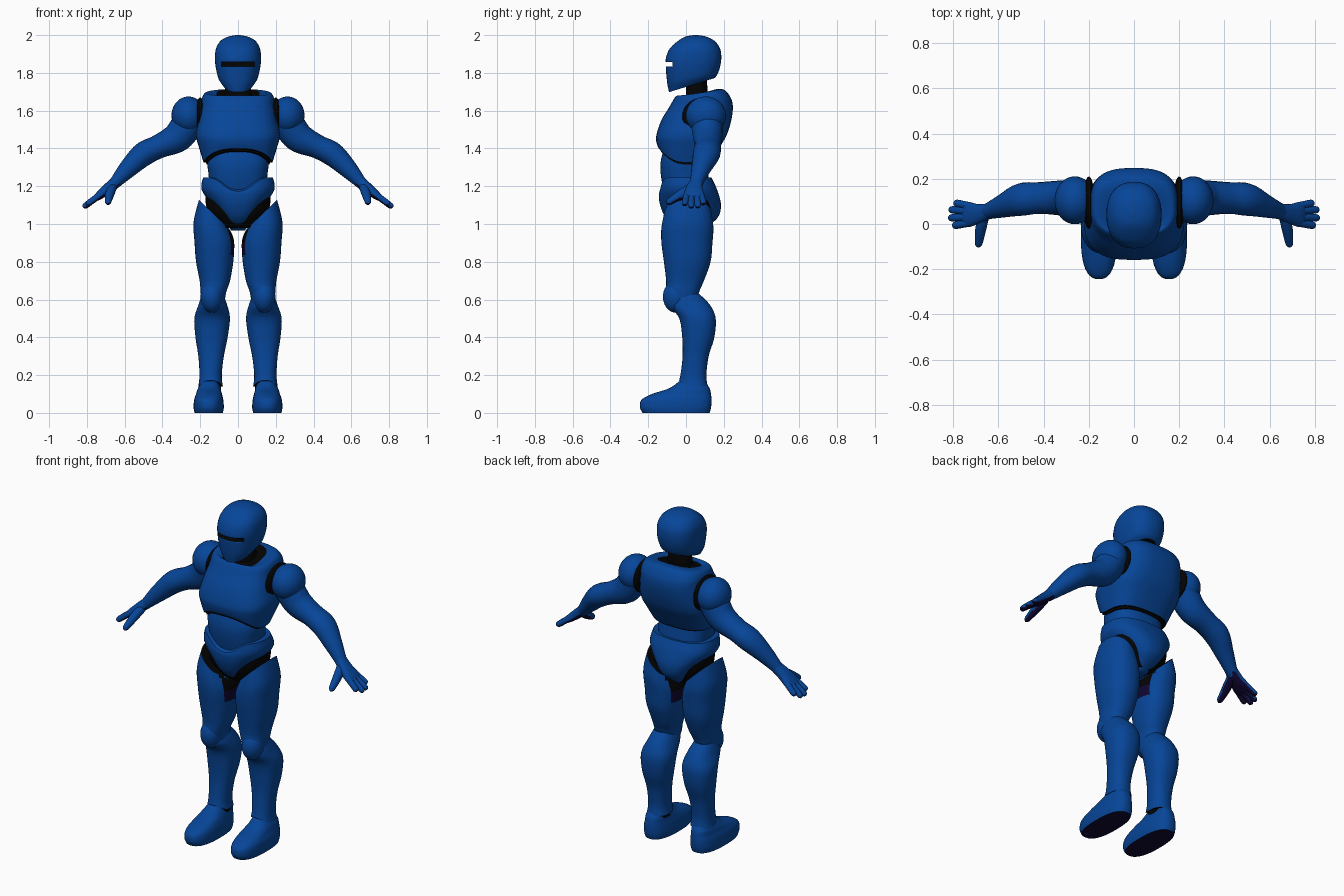
import bpy, bmesh
from math import cos, sin, pi, copysign
from mathutils import Vector

cube = bpy.data.objects.get("Cube")
if cube:
    bpy.data.objects.remove(cube, do_unlink=True)


def make_material(name, colour):
    mat = bpy.data.materials.new(name)
    mat.use_nodes = True
    mat.diffuse_color = colour
    mat.node_tree.nodes["Principled BSDF"].inputs["Base Color"].default_value = colour
    return mat


MATERIALS = (make_material("armour_blue", (0.002, 0.06, 0.315, 1)),
             make_material("joint_black", (0.001, 0.001, 0.001, 1)),
             make_material("grip_navy", (0.005, 0.002, 0.03, 1)))
BLUE, BLACK, NAVY = range(3)
SIDES = (("left", 1), ("right", -1))


def finish(name, bm, angle=0.7):
    bmesh.ops.recalc_face_normals(bm, faces=bm.faces)
    mesh = bpy.data.meshes.new(name)
    bm.to_mesh(mesh)
    bm.free()
    for mat in MATERIALS:
        mesh.materials.append(mat)
    obj = bpy.data.objects.new(name, mesh)
    bpy.context.collection.objects.link(obj)
    bpy.ops.object.select_all(action="DESELECT")
    obj.select_set(True)
    bpy.context.view_layer.objects.active = obj
    bpy.ops.object.shade_smooth_by_angle(angle=angle)
    return obj


def paint(obj, material, rule):
    for face in obj.data.polygons:
        if rule(face.center, face.normal):
            face.material_index = material


def smooth_rows(rows, steps=6):
    """Catmull-Rom interpolation between section rows."""
    out = []
    last = len(rows) - 1
    for i in range(last):
        quads = list(zip(rows[max(i - 1, 0)], rows[i], rows[i + 1], rows[min(i + 2, last)]))
        for k in range(steps):
            t = k / steps
            out.append([b + t * (c - a + t * (2 * a - 5 * b + 4 * c - d
                        + t * (3 * (b - c) + d - a))) / 2 for a, b, c, d in quads])
    out.append(list(rows[-1]))
    return out


def unit_section(power, count=40):
    def squash(v):
        return copysign(abs(v) ** (2 / power), v)
    angles = [2 * pi * k / count for k in range(count)]
    return [(squash(cos(a)), squash(sin(a))) for a in angles]


def skin(name, rings, side=1, material=BLUE, cap=BLUE):
    """Bridge closed rings of points and close both ends."""
    bm = bmesh.new()
    loops = [[bm.verts.new((p.x * side, p.y, p.z)) for p in ring] for ring in rings]
    for a, b in zip(loops, loops[1:]):
        for k in range(len(a)):
            bm.faces.new((a[k - 1], a[k], b[k], b[k - 1])).material_index = material
    for loop in (loops[0], loops[-1]):
        centre = bm.verts.new(sum((v.co for v in loop), Vector()) / len(loop))
        for k in range(len(loop)):
            bm.faces.new((loop[k - 1], loop[k], centre)).material_index = cap
    return finish(name, bm)


def body(name, rows, power=2.3, arch_power=2, **options):
    """Rows: x0, x1, front y, back y, z, sideways tilt, depth tilt, front arch."""
    rows = [tuple(r) + (0,) * (8 - len(r)) for r in rows]
    rings = []
    for x0, x1, y0, y1, z, tx, ty, arch in smooth_rows(rows):
        rings.append([Vector(((x0 + x1 + (x1 - x0) * u) / 2,
                              (y0 + y1 + (y1 - y0) * v) / 2,
                              z + tx * u + ty * v + arch * max(0, -v) ** arch_power))
                      for u, v in unit_section(power)])
    return skin(name, rings, **options)


def centred(rows):
    """Turn rows that start with a half width into rows about the middle."""
    return [(-r[0],) + tuple(r) for r in rows]


def tube(name, rows, power=2, **options):
    """Rows: x, y, z, half height, half depth along a limb path."""
    rows = smooth_rows(rows)
    pts = [Vector(r[:3]) for r in rows]
    rings = []
    for i, row in enumerate(rows):
        t = (pts[min(i + 1, len(pts) - 1)] - pts[max(i - 1, 0)]).normalized()
        up = t.cross(Vector((0, 1, 0))).normalized()
        deep = up.cross(t)
        rings.append([pts[i] + deep * u * row[4] + up * v * row[3]
                      for u, v in unit_section(power, 20)])
    return skin(name, rings, **options)


def ball(name, centre, radii, material=BLUE):
    bm = bmesh.new()
    bmesh.ops.create_uvsphere(bm, u_segments=32, v_segments=18, radius=1)
    for v in bm.verts:
        v.co = Vector(c + r * p for c, r, p in zip(centre, radii, v.co))
    for f in bm.faces:
        f.material_index = material
    return finish(name, bm)


# Helmet with a visor slot cut through the front
helmet = body("helmet", centred([
    (.075, -.09, .15, 1.735, 0, .037), (.103, -.1, .165, 1.77, 0, .02),
    (.118, -.107, .18, 1.83), (.122, -.106, .187, 1.88), (.116, -.085, .18, 1.93),
    (.092, -.041, .15, 1.97), (.052, -.003, .107, 1.992), (.01, .04, .065, 2)]), cap=BLACK)
paint(helmet, BLUE, lambda c, n: c.z > 1.9)
bm = bmesh.new()
bmesh.ops.create_cube(bm, size=1)
for v in bm.verts:
    v.co = Vector((v.co.x * .175, v.co.y * .14 - .125, v.co.z * .022 + 1.846))
for f in bm.faces:
    f.material_index = BLACK
cutter = finish("visor_cutter", bm)
cutter.hide_render = True
slot = helmet.modifiers.new("visor_slot", "BOOLEAN")
slot.operation = "DIFFERENCE"
slot.solver = "EXACT"
slot.object = cutter
bpy.context.view_layer.objects.active = helmet
bpy.ops.object.modifier_apply(modifier=slot.name)
bpy.data.objects.remove(cutter, do_unlink=True)

# Trunk
body("neck", centred([(.085, -.01, .13, 1.62), (.07, .0, .115, 1.7), (.065, .0, .11, 1.8)]),
     material=BLACK)
body("chest", centred([
    (.182, -.145, .13, 1.325, 0, 0, .075), (.205, -.156, .175, 1.4, 0, 0, .03),
    (.222, -.157, .215, 1.47), (.208, -.13, .24, 1.55), (.195, -.088, .248, 1.62),
    (.19, -.06, .237, 1.668), (.17, -.045, .205, 1.694, 0, .015),
    (.115, -.038, .165, 1.688, 0, .027)]), power=2.8, cap=BLACK)
body("waist_seam", centred([(.167, -.136, .118, 1.315, 0, 0, .073),
                            (.172, -.136, .122, 1.34, 0, 0, .075)]),
     power=2.8, material=BLACK, cap=BLACK)
body("abdomen", centred([(.15, -.11, .13, 1.14), (.155, -.132, .12, 1.25),
                         (.163, -.134, .11, 1.33), (.155, -.11, .11, 1.42)]), power=2.5)
body("pelvis", centred([
    (.185, -.138, .135, 1.247, 0, 0, -.075), (.192, -.144, .165, 1.18, 0, 0, -.025),
    (.135, -.137, .185, 1.1), (.085, -.105, .165, 1.03), (.035, -.03, .08, .965)]),
     power=2.5, arch_power=12)
body("hip_core", centred([
    (.165, -.108, .145, 1.2), (.172, -.112, .15, 1.12), (.15, -.105, .14, 1.05),
    (.08, -.06, .1, .98)]), power=2.5, material=BLACK, cap=BLACK)

for label, side in SIDES:
    # Leg
    thigh = body(label + "_thigh", [
        (.05, .207, -.115, .135, 1.053, .075), (.033, .235, -.13, .145, .98, .03),
        (.02, .23, -.13, .14, .9), (.025, .222, -.117, .13, .8), (.042, .203, -.105, .095, .7),
        (.062, .198, -.105, .07, .64), (.075, .19, -.085, .05, .56)], side=side, cap=BLACK)
    paint(thigh, NAVY, lambda c, n: n.x * side < -.88 and .83 < c.z < .9)
    paint(thigh, BLACK, lambda c, n: n.x * side < -.85 and c.z >= .9)
    ball(label + "_knee", (.138 * side, -.052, .615), (.06, .07, .085))
    body(label + "_shin", [
        (.08, .19, -.07, .07, .63), (.057, .21, -.085, .128, .57), (.043, .231, -.036, .157, .5),
        (.055, .225, -.02, .15, .4), (.075, .21, -.018, .12, .3),
        (.086, .204, -.028, .108, .2, 0, 0, .01), (.08, .21, -.036, .115, .14, 0, 0, .032)],
         side=side, cap=BLACK)
    body(label + "_ankle", [(.09, .203, -.028, .104, .12), (.09, .2, -.024, .1, .19)],
         side=side, material=BLACK)
    body(label + "_foot", [
        (.08, .23, -.23, .125, 0), (.075, .235, -.244, .133, .03),
        (.078, .232, -.235, .135, .07), (.085, .222, -.18, .132, .1),
        (.093, .212, -.09, .125, .13), (.105, .192, -.035, .1, .168)],
         power=2.5, side=side, cap=NAVY)

    # Arm
    ball(label + "_shoulder_joint", (.2 * side, .095, 1.57), (.026, .115, .1), BLACK)
    ball(label + "_shoulder", (.262 * side, .105, 1.575), (.09, .106, .1))
    tube(label + "_arm", [
        (.26, .11, 1.54, .085, .085), (.32, .115, 1.46, .08, .078), (.42, .115, 1.41, .063, .07),
        (.5, .108, 1.37, .064, .072), (.58, .08, 1.295, .05, .052),
        (.645, .057, 1.225, .033, .036), (.665, .052, 1.207, .03, .036)], side=side)

    # Hand with four fingers and a thumb, dark on the inside
    hand = [tube(label + "_palm", [
        (.645, .057, 1.225, .03, .034), (.69, .045, 1.187, .028, .044),
        (.735, .042, 1.15, .022, .056), (.758, .042, 1.13, .012, .047)], power=2.5, side=side)]
    for name, y, tip_y, tip_x in (("little", .08, .094, .795), ("ring", .057, .064, .818),
                                  ("middle", .03, .027, .82), ("index", .005, -.008, .802)):
        base = Vector((.73, y, 1.155))
        tip = Vector((tip_x, tip_y, 1.155 - (tip_x - .73) * .75))
        widths = ((0, .017), (.5, .017), (.85, .016), (.97, .01), (1, .002))
        hand.append(tube(f"{label}_{name}_finger",
                         [(*base.lerp(tip, t), r, r) for t, r in widths], side=side))
    hand.append(tube(label + "_thumb", [
        (.665, .035, 1.195, .024, .026), (.678, -.02, 1.16, .024, .026),
        (.685, -.065, 1.132, .02, .021), (.688, -.092, 1.115, .015, .016),
        (.688, -.104, 1.108, .002, .002)], side=side))
    for part in hand:
        paint(part, NAVY, lambda c, n: n.z < -.4 and c.z < 1.21)
